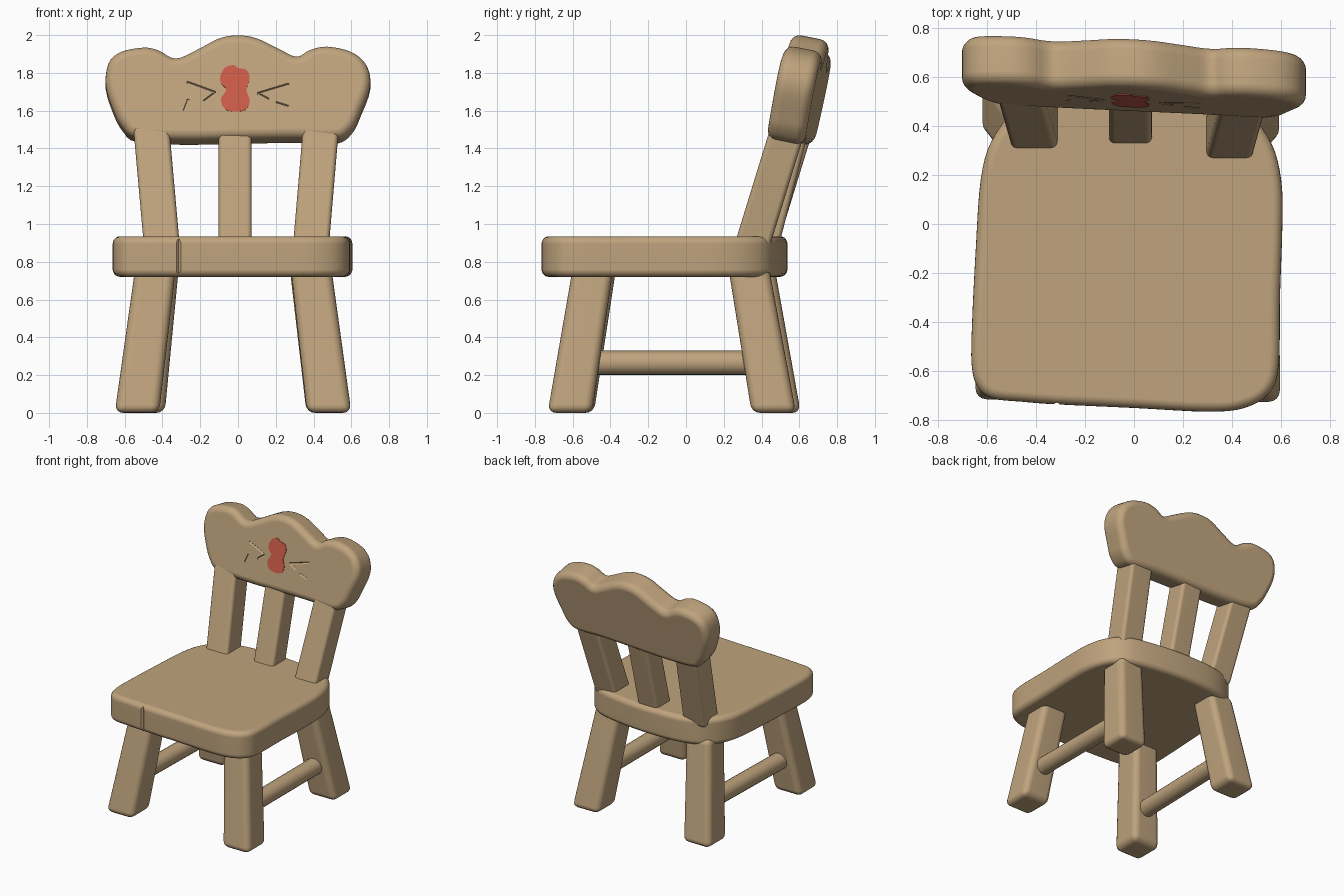
import bpy, bmesh, math
from mathutils import Vector

if "Cube" in bpy.data.objects:
    bpy.data.objects.remove(bpy.data.objects["Cube"])


def material(name, rgb):
    m = bpy.data.materials.new(name)
    m.diffuse_color = (*rgb, 1)
    m.use_nodes = True
    m.node_tree.nodes["Principled BSDF"].inputs["Base Color"].default_value = m.diffuse_color
    return m


WOOD = material("tan wood", (0.52, 0.367, 0.205))
RED = material("red paint", (0.61, 0.105, 0.065))


def make(name, bm, mat=WOOD, bevel=0):
    bmesh.ops.recalc_face_normals(bm, faces=bm.faces)
    me = bpy.data.meshes.new(name)
    bm.to_mesh(me)
    bm.free()
    me.materials.append(mat)
    ob = bpy.data.objects.new(name, me)
    bpy.context.collection.objects.link(ob)
    if bevel:
        b = ob.modifiers.new("bevel", 'BEVEL')
        b.width, b.segments = bevel, 4
        apply(ob)
    return ob


def apply(ob):
    dg = bpy.context.evaluated_depsgraph_get()
    me = bpy.data.meshes.new_from_object(ob.evaluated_get(dg))
    ob.modifiers.clear()
    ob.data = me


def smooth(ob):
    ob.data.polygons.foreach_set("use_smooth", [True] * len(ob.data.polygons))
    ob.data.set_sharp_from_angle(angle=math.radians(35))
    ob.modifiers.new("weighted", 'WEIGHTED_NORMAL').keep_sharp = True


def spline(pts, steps=4):
    """Closed Catmull-Rom curve through 2D points."""
    out, n = [], len(pts)
    for i in range(n):
        p0, p1, p2, p3 = (Vector(pts[(i + k) % n]) for k in (-1, 0, 1, 2))
        for s in range(steps):
            t = s / steps
            out.append(0.5 * (2 * p1 + (p2 - p0) * t + (2 * p0 - 5 * p1 + 4 * p2 - p3) * t * t
                              + (3 * p1 - p0 - 3 * p2 + p3) * t ** 3))
    return out


def slab(name, pts, depth, place, radius, mat=WOOD):
    """Counter-clockwise outline swept through depth, with rounded rims."""
    o = spline(pts)
    n = len(o)
    nor = []
    for i in range(n):
        t = (o[(i + 1) % n] - o[i - 1]).normalized()
        nor.append(Vector((t.y, -t.x)))
    arc = [k / 5 * math.pi / 2 for k in range(6)] if radius else [0]
    rim = [(radius * (1 - math.sin(a)), radius * (1 - math.cos(a))) for a in arc]
    levels = rim + [(i, depth - d) for i, d in reversed(rim)]
    bm = bmesh.new()
    rings = [[bm.verts.new(place(*(p - q * inset), d)) for p, q in zip(o, nor)] for inset, d in levels]
    for a, b in zip(rings, rings[1:]):
        for i in range(n):
            bm.faces.new((a[i], a[(i + 1) % n], b[(i + 1) % n], b[i]))
    bm.faces.new(rings[0])
    bm.faces.new(rings[-1])
    return make(name, bm, mat)


def post(name, lo, hi, w0, w1, bevel):
    """Slanted square bar with level ends."""
    bm = bmesh.new()
    bmesh.ops.create_cube(bm, size=1)
    for v in bm.verts:
        c, w = (hi, w1) if v.co.z > 0 else (lo, w0)
        v.co = Vector((c[0] + v.co.x * w, c[1] + v.co.y * w, c[2]))
    ob = make(name, bm, bevel=bevel)
    smooth(ob)
    return ob


def rod(name, a, b, r, sides):
    a, b = Vector(a), Vector(b)
    bm = bmesh.new()
    bmesh.ops.create_cone(bm, cap_ends=True, segments=sides, radius1=r, radius2=r, depth=(b - a).length)
    m = (b - a).to_track_quat('Z', 'Y').to_matrix().to_4x4()
    m.translation = (a + b) / 2
    bm.transform(m)
    return make(name, bm)


def groove(ob, a, b, r):
    """Carve a thin line into a part."""
    cutter = rod("cutter", a, b, r, 4)
    mod = ob.modifiers.new("cut", 'BOOLEAN')
    mod.operation, mod.object, mod.solver = 'DIFFERENCE', cutter, 'EXACT'
    apply(ob)
    bpy.data.objects.remove(cutter)


# Seat with plank seam
seat = slab("seat", [
    (-0.64, -0.66), (-0.58, -0.71), (-0.45, -0.725), (-0.32, -0.735), (0.0, -0.75), (0.3, -0.765),
    (0.45, -0.75), (0.55, -0.69), (0.59, -0.58), (0.595, -0.3), (0.605, 0.0), (0.6, 0.18),
    (0.56, 0.33), (0.47, 0.44), (0.3, 0.5), (0.0, 0.535), (-0.3, 0.525), (-0.48, 0.46),
    (-0.58, 0.34), (-0.625, 0.18), (-0.645, -0.1), (-0.66, -0.4), (-0.662, -0.57)],
    0.215, lambda x, y, d: (x, y, 0.72 + d), 0.04)
groove(seat, (-0.32, -0.8, 0.935), (-0.275, 0.25, 0.935), 0.013)
groove(seat, (-0.315, -0.737, 0.74), (-0.315, -0.737, 0.96), 0.014)
smooth(seat)

# Splayed legs
for name, lo, hi in [
        ("front_leg_left", (-0.535, -0.605), (-0.435, -0.475)),
        ("front_leg_right", (0.483, -0.615), (0.385, -0.49)),
        ("back_leg_left", (-0.505, 0.49), (-0.42, 0.36)),
        ("back_leg_right", (0.48, 0.465), (0.38, 0.33))]:
    post(name, (*lo, 0), (*hi, 0.78), 0.235, 0.215, 0.045)

# Side stretchers
for name, a, b in [("stretcher_left", (-0.5, -0.56), (-0.475, 0.44)),
                   ("stretcher_right", (0.45, -0.57), (0.45, 0.42))]:
    smooth(rod(name, (*a, 0.265), (*b, 0.265), 0.064, 20))

# Back posts
for name, lo, hi, w in [
        ("back_post_left", (-0.402, 0.385), (-0.46, 0.585), 0.19),
        ("back_post_middle", (-0.015, 0.40), (-0.015, 0.57), 0.175),
        ("back_post_right", (0.385, 0.345), (0.44, 0.545), 0.19)]:
    post(name, (*lo, 0.87), (*hi, 1.52), w, w, 0.025)


# Backrest: leaning and slightly turned board
def on_back(x, z, d):
    return (x, 0.45 - 0.05 * x + 0.2 * (z - 1.45) + d, z - 0.2 * d)


back = slab("backrest", [
    (-0.61, 1.52), (-0.54, 1.465), (-0.3, 1.45), (0.0, 1.455), (0.3, 1.46), (0.52, 1.455),
    (0.605, 1.51), (0.65, 1.6), (0.7, 1.74), (0.68, 1.85), (0.6, 1.92), (0.47, 1.948),
    (0.38, 1.93), (0.31, 1.895), (0.22, 1.935), (0.1, 1.992), (0.0, 2.008), (-0.1, 1.992),
    (-0.22, 1.93), (-0.33, 1.885), (-0.42, 1.928), (-0.5, 1.943), (-0.62, 1.92), (-0.685, 1.86),
    (-0.7, 1.74), (-0.655, 1.6)], 0.2, on_back, 0.05)
# Carved whisker marks
for a, b in [((-0.27, 1.75), (-0.12, 1.695)), ((-0.12, 1.695), (-0.18, 1.65)),
             ((-0.285, 1.6), (-0.262, 1.66)), ((0.27, 1.74), (0.105, 1.69)),
             ((0.105, 1.69), (0.16, 1.66)), ((0.2, 1.642), (0.265, 1.622))]:
    groove(back, on_back(*a, 0), on_back(*b, 0), 0.009)
smooth(back)

# Painted nose
slab("painted_nose", [
    (-0.07, 1.61), (-0.02, 1.595), (0.04, 1.605), (0.062, 1.65), (0.045, 1.71), (0.062, 1.77),
    (0.045, 1.815), (0.0, 1.825), (-0.02, 1.84), (-0.065, 1.83), (-0.093, 1.785), (-0.09, 1.745),
    (-0.063, 1.71), (-0.09, 1.66)],
    0.008, lambda x, z, d: on_back(x, z, d - 0.004), 0, RED)
